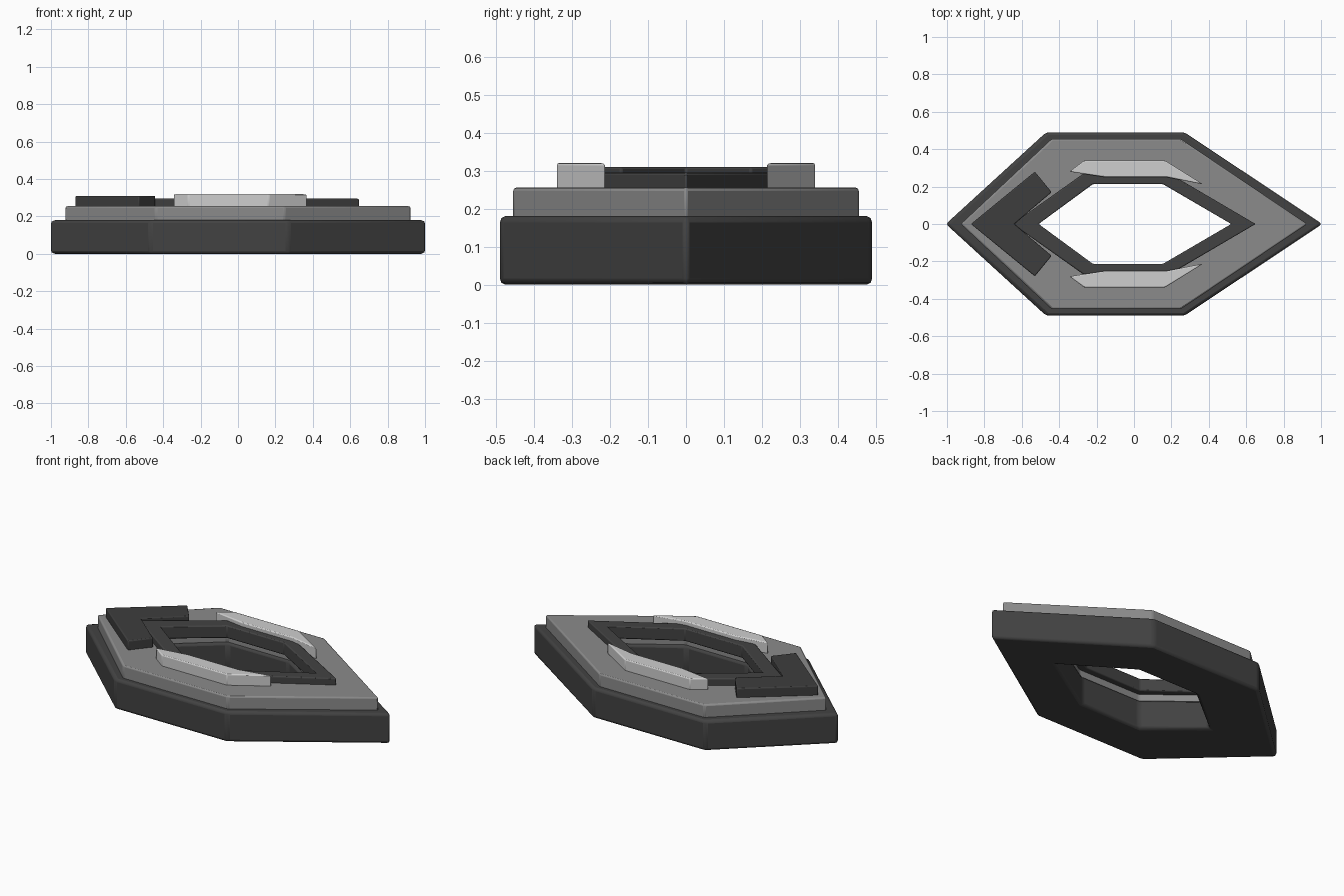
import bpy, bmesh, math

if "Cube" in bpy.data.objects:
    bpy.data.objects.remove(bpy.data.objects["Cube"])


def material(name, v):
    m = bpy.data.materials.new(name)
    m.diffuse_color = (v, v, v, 1)
    m.use_nodes = True
    m.node_tree.nodes["Principled BSDF"].inputs["Base Color"].default_value = m.diffuse_color
    return m


DARK = material("dark grey", 0.055)
CHARCOAL = material("charcoal", 0.048)
MID = material("mid grey", 0.26)
LIGHT = material("light grey", 0.62)


def hexagon(left, xl, xr, right, y):
    """Long six-sided outline, symmetric in y."""
    return [(left, 0), (xl, -y), (xr, -y), (right, 0), (xr, y), (xl, y)]


def slab(name, outline, z0, z1, mat, bevel, hole=None):
    """Extruded outline, optionally with a hole of the same point count."""
    bm = bmesh.new()
    n = len(outline)

    def loop(pts, z):
        return [bm.verts.new((x, y, z)) for x, y in pts]

    ob, ot = loop(outline, z0), loop(outline, z1)
    bands = [(ob, ot)]
    if hole:
        ib, it = loop(hole, z0), loop(hole, z1)
        bands += [(ot, it), (it, ib), (ib, ob)]
    else:
        bm.faces.new(ot)
        bm.faces.new(ob)
    for a, b in bands:
        for i in range(n):
            j = (i + 1) % n
            bm.faces.new((a[i], a[j], b[j], b[i]))
    bmesh.ops.recalc_face_normals(bm, faces=bm.faces)
    me = bpy.data.meshes.new(name)
    bm.to_mesh(me)
    bm.free()
    me.materials.append(mat)
    obj = bpy.data.objects.new(name, me)
    bpy.context.collection.objects.link(obj)
    mod = obj.modifiers.new("soft_edges", 'BEVEL')
    mod.width = bevel
    mod.segments = 2
    mod.limit_method = 'ANGLE'
    mod.angle_limit = math.radians(25)
    bpy.context.view_layer.objects.active = obj
    obj.select_set(True)
    bpy.ops.object.shade_smooth_by_angle(angle=math.radians(30))
    obj.select_set(False)
    return obj


# Thick base frame
slab("base_frame", hexagon(-1.006, -0.47, 0.27, 1.007, 0.49), 0, 0.18, DARK, 0.016,
     hexagon(-0.53, -0.235, 0.165, 0.55, 0.24))

# Lighter plate on the base
slab("middle_plate", hexagon(-0.926, -0.44, 0.25, 0.926, 0.455), 0.17, 0.255, MID, 0.009,
     hexagon(-0.55, -0.245, 0.175, 0.57, 0.25))

# Thin rim around the opening
slab("opening_rim", hexagon(-0.65, -0.27, 0.19, 0.65, 0.27), 0.22, 0.295, DARK, 0.006,
     hexagon(-0.51, -0.22, 0.155, 0.52, 0.213))

# Chevron at the left end
slab("chevron", [(-0.872, 0), (-0.53, -0.28), (-0.44, -0.17), (-0.64, 0),
                 (-0.44, 0.17), (-0.53, 0.28)], 0.25, 0.31, CHARCOAL, 0.006)

# Pale strips along both long sides
strip = [(-0.345, 0.28), (-0.265, 0.34), (0.165, 0.34),
         (0.37, 0.212), (0.18, 0.25), (-0.15, 0.25)]
for side, s in (("back", 1), ("front", -1)):
    slab(side + "_strip", [(x, s * y) for x, y in strip], 0.25, 0.32, LIGHT, 0.006)
